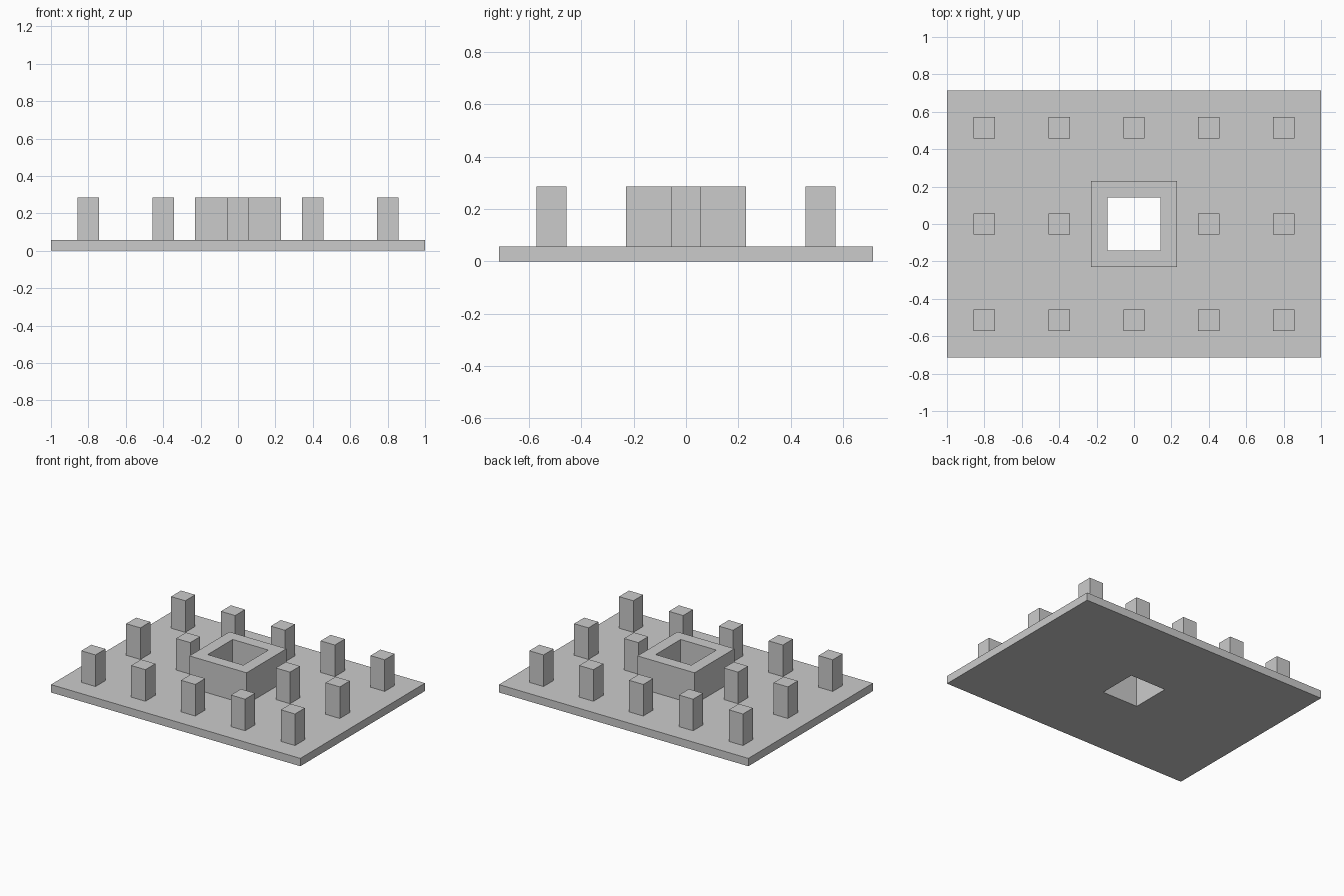
import bpy
import bmesh

if "Cube" in bpy.data.objects:
    bpy.data.objects.remove(bpy.data.objects["Cube"])

BASE_TOP, TOP = 0.057, 0.286
HOLE = 0.143


def finish(bm, name):
    bmesh.ops.recalc_face_normals(bm, faces=bm.faces)
    mesh = bpy.data.meshes.new(name)
    bm.to_mesh(mesh)
    bm.free()
    obj = bpy.data.objects.new(name, mesh)
    bpy.context.collection.objects.link(obj)
    return obj


def rect(bm, hx, hy, z, cx=0, cy=0):
    return [bm.verts.new((cx + sx * hx, cy + sy * hy, z))
            for sx, sy in ((-1, -1), (1, -1), (1, 1), (-1, 1))]


def bridge(bm, a, b):
    for i in range(4):
        j = (i + 1) % 4
        bm.faces.new((a[i], a[j], b[j], b[i]))


def square_ring(name, hx, hy, z0, z1):
    """Rectangular block with the square central hole through it."""
    bm = bmesh.new()
    loops = [rect(bm, hx, hy, z0), rect(bm, hx, hy, z1),
             rect(bm, HOLE, HOLE, z1), rect(bm, HOLE, HOLE, z0)]
    for i in range(4):
        bridge(bm, loops[i], loops[(i + 1) % 4])
    return finish(bm, name)


def post(name, x, y, half=0.057):
    bm = bmesh.new()
    low, high = rect(bm, half, half, BASE_TOP, x, y), rect(bm, half, half, TOP, x, y)
    bridge(bm, low, high)
    bm.faces.new(low)
    bm.faces.new(high)
    return finish(bm, name)


# Plate and raised collar around the hole
square_ring("base_plate", 1.0, 0.714, 0.0, BASE_TOP)
square_ring("center_collar", 0.229, 0.229, BASE_TOP, TOP)

# Grid of square posts, skipping the collar position
for r, y in enumerate((-0.514, 0.0, 0.514)):
    for c, x in enumerate((-0.8, -0.4, 0.0, 0.4, 0.8)):
        if (r, c) != (1, 2):
            post(f"post_row{r + 1}_col{c + 1}", x, y)
